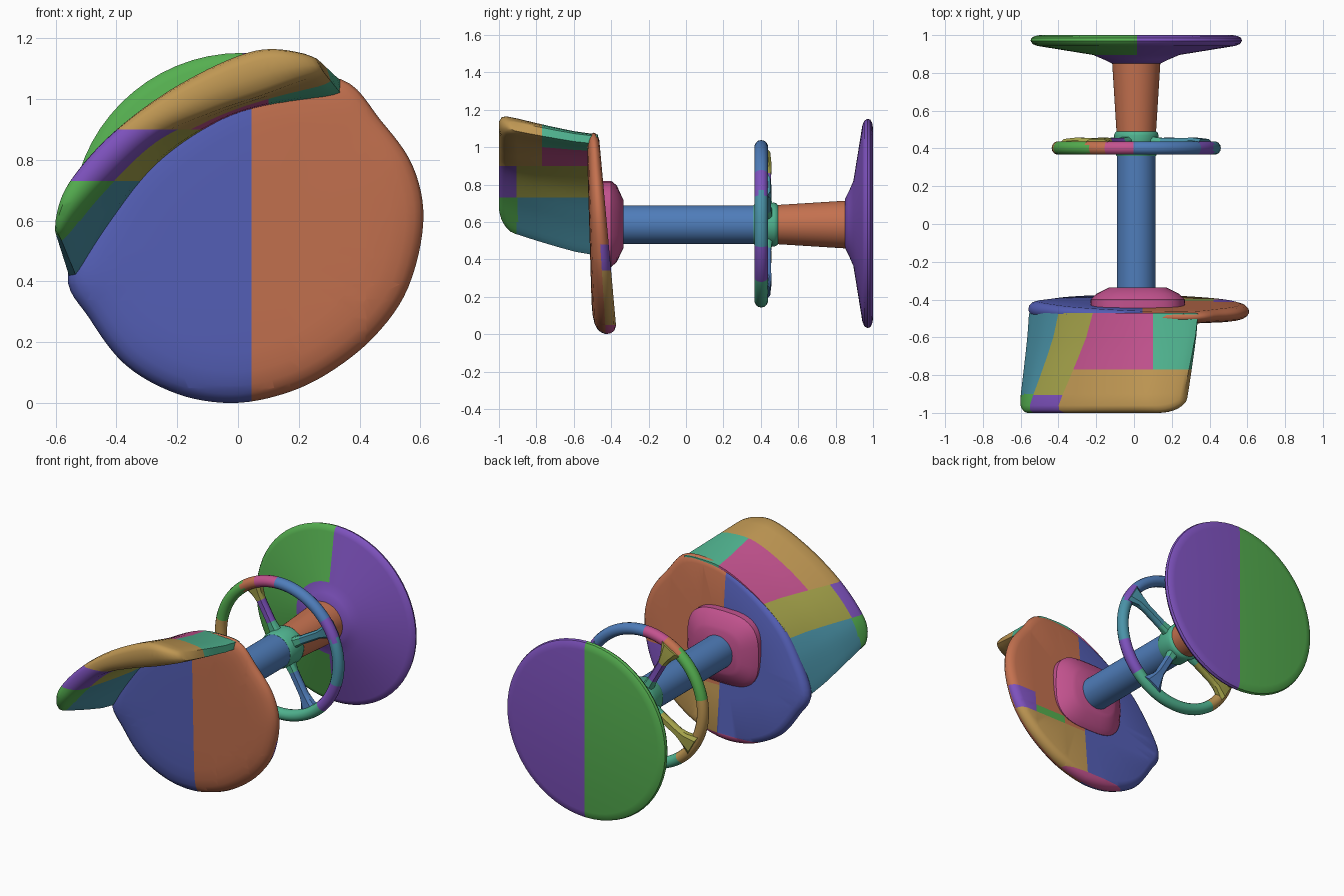
import bpy, bmesh, math
from mathutils import Vector

if "Cube" in bpy.data.objects:
    bpy.data.objects.remove(bpy.data.objects["Cube"])

CX, CZ = 0.012, 0.59          # axis of pole, ring and base (runs along y)

# Ten flat colours
HEX = dict(blue="4F7DBA", orange="C4714F", green="55AF50", purple="7E52BE", pink="C2528E",
           teal="4A93A8", olive="A5A34A", tan="BF9753", sea_green="50B490", indigo="5560B8")


def lin(c):
    return c / 12.92 if c <= 0.04045 else ((c + 0.055) / 1.055) ** 2.4


MATS, INDEX = [], {}
for i, (n, h) in enumerate(HEX.items()):
    m = bpy.data.materials.new(n)
    m.diffuse_color = [lin(int(h[k:k + 2], 16) / 255) for k in (0, 2, 4)] + [1]
    m.use_nodes = True
    m.node_tree.nodes["Principled BSDF"].inputs["Base Color"].default_value = m.diffuse_color
    MATS.append(m)
    INDEX[n] = i


def spline(pts, n, closed=False):
    """Catmull-Rom curve through points, n samples per span."""
    k, out = len(pts), []
    P = [Vector(p) for p in pts]
    get = (lambda i: P[i % k]) if closed else (lambda i: P[max(0, min(k - 1, i))])
    for i in range(k if closed else k - 1):
        a, b, c, d = (get(i + j) for j in (-1, 0, 1, 2))
        for s in range(n):
            t = s / n
            out.append(0.5 * (2 * b + (c - a) * t + (2 * a - 5 * b + 4 * c - d) * t * t
                              + (3 * b - a - 3 * c + d) * t ** 3))
    if not closed:
        out.append(P[-1])
    return out


def loft(name, rings, colour, cuts=(), closed=False, angle=35):
    """Skin closed rings of points; cut along planes, then colour faces by rule."""
    bm = bmesh.new()
    R = [[bm.verts.new(p) for p in r] for r in rings]
    n = len(R[0])
    for i in range(len(R) if closed else len(R) - 1):
        a, b = R[i], R[(i + 1) % len(R)]
        for j in range(n):
            bm.faces.new((a[j], a[(j + 1) % n], b[(j + 1) % n], b[j]))
    if not closed:
        bm.faces.new(R[0])
        bm.faces.new(R[-1])
    bmesh.ops.recalc_face_normals(bm, faces=bm.faces[:])
    for co, no in cuts:
        bmesh.ops.bisect_plane(bm, geom=bm.verts[:] + bm.edges[:] + bm.faces[:],
                               dist=1e-5, plane_co=co, plane_no=no)
    for f in bm.faces:
        f.smooth = True
        c = colour if isinstance(colour, str) else colour(f.calc_center_median(), f.normal)
        f.material_index = INDEX[c]
    me = bpy.data.meshes.new(name)
    bm.to_mesh(me)
    bm.free()
    for m in MATS:
        me.materials.append(m)
    me.set_sharp_from_angle(angle=math.radians(angle))
    ob = bpy.data.objects.new(name, me)
    bpy.context.collection.objects.link(ob)
    return ob


def lathe(name, prof, colour, cuts=(), n=48, cz=.586):
    rings = [[(CX + r * math.cos(2 * math.pi * j / n), y, cz + r * math.sin(2 * math.pi * j / n))
              for j in range(n)] for y, r in prof]
    return loft(name, rings, colour, cuts)


X, Y, Z = (1, 0, 0), (0, 1, 0), (0, 0, 1)

# Base disc, split left and right
lathe("base_disc", [(.85, .13), (.87, .17), (.895, .228), (.943, .525), (.953, .549), (.97, .56),
                    (.985, .555), (.995, .538), (1, .51)],
      lambda c, n: "purple" if c.x > .015 or c.y < .895 else "green", [((.015, 0, 0), X)], 64, .592)

# Pole, tapered sleeve and foot-ring hub
lathe("pole", [(-.40, .103), (.40, .103)], "blue")
lathe("lower_sleeve", [(.46, .103), (.86, .128)], "orange")
lathe("ring_hub", [(.36, .104), (.375, .112), (.44, .113), (.47, .118), (.485, .112), (.495, .1)], "sea_green")

# Foot ring, coloured by angle
BANDS = [(22, "teal"), (38, "purple"), (90, "blue"), (112, "pink"), (126, "orange"), (169, "green"),
         (232, "tan"), (317, "sea_green"), (344, "purple"), (361, "teal")]


def ring_colour(c, n):
    a = math.degrees(math.atan2(c.z - CZ, c.x - CX)) % 360
    return next(col for lim, col in BANDS if a < lim)


ring = []
for i in range(90):
    a = math.radians(i * 4)
    row = []
    for j in range(14):
        b = 2 * math.pi * j / 14
        r = .413 + .035 * math.cos(b)
        row.append((CX + r * math.cos(a), .402 + .036 * math.sin(b), CZ + r * math.sin(a)))
    ring.append(row)
loft("foot_ring", ring, ring_colour, closed=True)

# Four spokes, flared where they meet the ring
for k, (deg, col) in enumerate([(30, "teal"), (120, "purple"), (210, "olive"), (300, "blue")]):
    a = math.radians(deg)
    u, v = Vector((math.cos(a), 0, math.sin(a))), Vector((-math.sin(a), 0, math.cos(a)))
    rows = []
    for r, w, y0, y1 in [(.08, .034, .4, .465), (.16, .026, .405, .455), (.3, .026, .405, .455),
                         (.35, .038, .4, .458), (.42, .07, .39, .45)]:
        o = Vector((CX, 0, CZ)) + u * r
        rows.append([o + v * s * w + Vector((0, y, 0)) for s, y in
                     ((-.6, y0), (.6, y0), (1, y0 + .015), (1, y1 - .015), (.6, y1), (-.6, y1),
                      (-1, y1 - .015), (-1, y0 + .015))])

    def spoke_colour(c, n, u=u, k=k, col=col):
        r = (c - Vector((CX, c.y, CZ))).dot(u)
        return "sea_green" if r < .15 else "olive" if k == 1 and r > .29 else col

    loft(f"ring_spoke_{k + 1}", rows, spoke_colour)

# Rounded-square mounting plate under the seat
rows = []
for y, hx, hz in [(-.46, .25, .23), (-.40, .25, .23), (-.37, .22, .205), (-.345, .17, .15), (-.335, .15, .13)]:
    row = []
    for j in range(40):
        t = 2 * math.pi * j / 40
        c, s = math.cos(t), math.sin(t)
        row.append((.02 + hx * math.copysign(abs(c) ** .65, c), y, CZ + hz * math.copysign(abs(s) ** .65, s)))
    rows.append(row)
loft("mounting_plate", rows, "pink")

# Back rest curves (x, z): at the seat and at the rim, outer and inner
out0 = [(-.56, .42), (-.46, .64), (-.33, .81), (-.12, .965), (.10, 1.06), (.34, 1.065)]
in0 = [(-.53, .42), (-.42, .59), (-.28, .77), (-.11, .90), (.06, .97), (.34, 1.01)]
out1 = [(-.615, .60), (-.57, .73), (-.42, .90), (-.20, 1.06), (.05, 1.172), (.235, 1.16)]
in1 = [(-.59, .56), (-.45, .72), (-.27, .88), (-.08, .96), (.10, 1.02), (.275, 1.095)]

# Seat pad: rounded outline, slightly tilted, softened edge
outline = spline(out0 + [(.47, .93), (.575, .78), (.61, .60), (.56, .38), (.45, .22), (.30, .10), (.15, .03),
                         (-.02, 0), (-.20, .03), (-.37, .125), (-.49, .28)], 6, True)
low = min(p.y for p in outline)
rows = []
for s, t in [(.4, 0), (.7, 0), (.82, .03), (.9, .1), (.95, .2), (.983, .35), (1, .55), (.992, .75),
             (.965, .92), (.92, 1), (.5, 1)]:
    row = []
    for p in outline:
        x, z = .02 + (p.x - .02) * s, .57 + (p.y - low - .57) * s
        front, rear = -.515 - (z - .5) * .03, -.415 - (z - .5) * .09
        row.append((x, front + (rear - front) * t, z))
    rows.append(row)


def seat_colour(c, n):
    if n.y > .1:
        if c.z < .05:
            return "pink"
        if c.x > .045 and c.z < .34:
            return "tan"
        if c.x > .42 and c.z < .48:
            return "purple"
        if c.x > .2 and c.z < .39:
            return "green"
    return "indigo" if c.x < .045 else "orange"


loft("seat_pad", rows, seat_colour, [((x, 0, 0), X) for x in (.045, .2, .42)]
     + [((0, 0, z), Z) for z in (.05, .34, .39, .48)], angle=60)

# Back rest shell: cross-section swept along the curves
O0, I0, O1, I1 = (spline(c, 8) for c in (out0, in0, out1, in1))
SECTION = [(-.06, .02), (.2, 0), (.4, 0), (.6, 0), (.8, 0), (.92, .02), (.97, .1), (1, .3), (1, .6), (.98, .85),
           (.93, .98), (.8, 1), (.6, 1), (.4, 1), (.2, 1), (-.06, 1)]
rows, N = [], len(O0) - 1
for i in range(N + 1):
    e = min(i, N - i) / 6
    reach = 1 - .1 * max(0, 1 - e) ** 2            # round the rim corners
    squeeze = .75 if e == 0 else (.92 if e < .2 else 1)
    row = []
    for t, f in SECTION:
        f, t = .5 + (f - .5) * squeeze, t * reach
        g = max(t, 0) ** 1.15                      # slight outward flare
        p = (O0[i].lerp(O1[i], g)).lerp(I0[i].lerp(I1[i], g), f)
        row.append((p.x, -.5 - .5 * t, p.y))
    rows.append(row)


def back_colour(c, n):
    if c.z < .73:
        return "green" if c.y < -.9 else "teal"
    if c.z < .9:
        return "purple" if c.y < -.905 else "olive"
    if c.y < -.77:
        return "tan"
    return "pink" if c.x < .1 else "sea_green"


loft("back_rest", rows, back_colour,
     [((0, 0, .73), Z), ((0, 0, .9), Z), ((0, -.77, 0), Y), ((0, -.905, 0), Y), ((.1, 0, 0), X)], angle=50)
